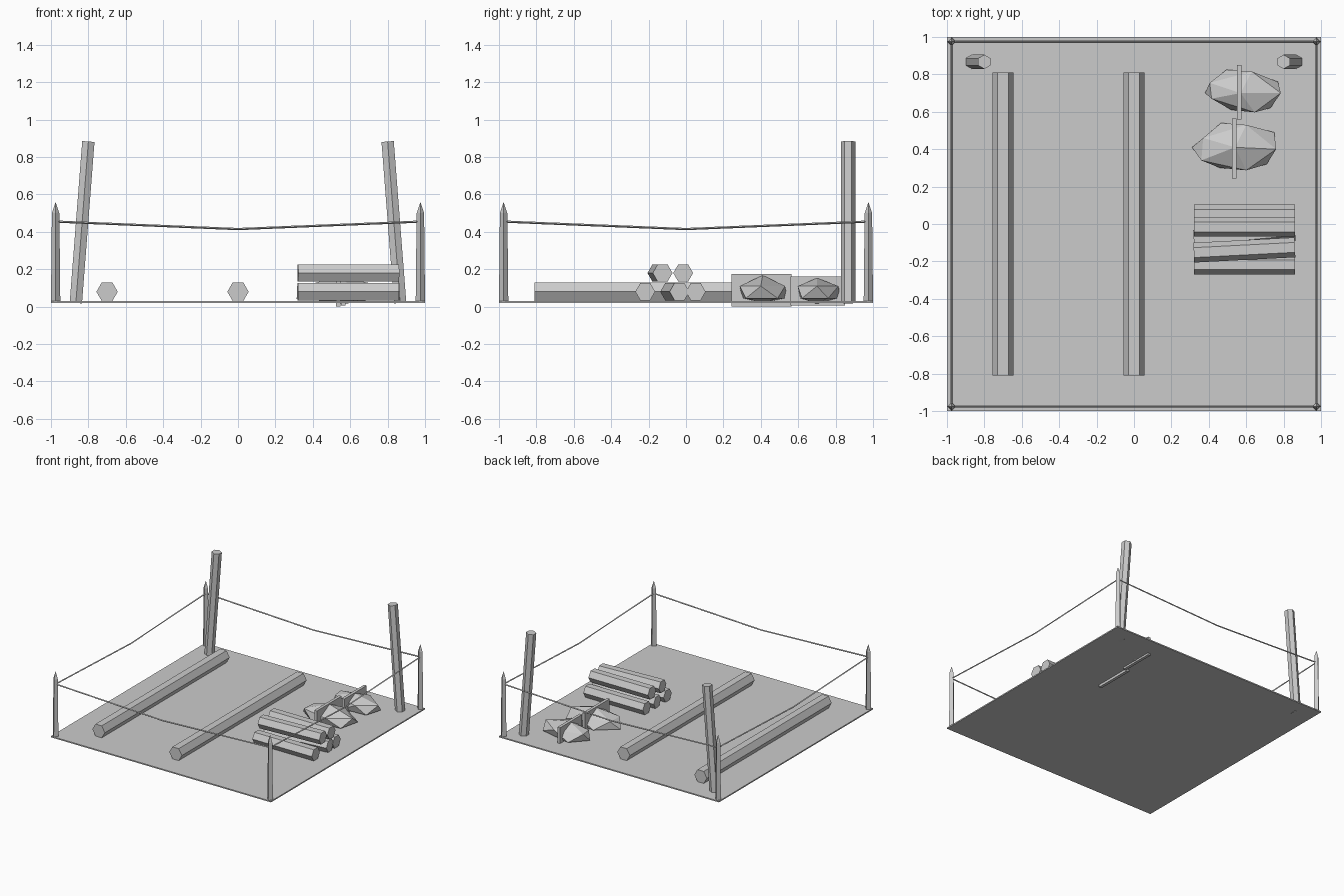
import bpy, bmesh, math
from mathutils import Vector

if "Cube" in bpy.data.objects:
    bpy.data.objects.remove(bpy.data.objects["Cube"])


def finish(name, bm):
    bmesh.ops.recalc_face_normals(bm, faces=bm.faces)
    mesh = bpy.data.meshes.new(name)
    bm.to_mesh(mesh)
    bm.free()
    ob = bpy.data.objects.new(name, mesh)
    bpy.context.collection.objects.link(ob)
    return ob


def loft(name, points, radii, sides, corner_dir):
    """Prism along points; one corner of the section faces corner_dir."""
    points = [Vector(p) for p in points]
    axis = (points[-1] - points[0]).normalized()
    u = Vector(corner_dir)
    u = (u - axis * u.dot(axis)).normalized()
    v = axis.cross(u)
    bm = bmesh.new()
    rings = []
    for p, r in zip(points, radii):
        ring = []
        for i in range(sides):
            a = 2 * math.pi * i / sides
            ring.append(bm.verts.new(p + r * (math.cos(a) * u + math.sin(a) * v)))
        rings.append(ring)
    for a, b in zip(rings, rings[1:]):
        for i in range(sides):
            j = (i + 1) % sides
            bm.faces.new((a[i], a[j], b[j], b[i]))
    bm.faces.new(rings[0])
    bm.faces.new(rings[-1])
    return finish(name, bm)


def box(name, lo, hi):
    bm = bmesh.new()
    bmesh.ops.create_cube(bm, size=1)
    for vert in bm.verts:
        vert.co = [l + (c + 0.5) * (h - l) for c, l, h in zip(vert.co, lo, hi)]
    return finish(name, bm)


def sack(name, outline, apex, low):
    """Lumpy icosahedron whose ten side corners follow a plan outline."""
    bm = bmesh.new()
    bmesh.ops.create_icosphere(bm, subdivisions=1, radius=1)
    for vert in bm.verts:
        x, y, z = vert.co
        if abs(z) > 0.9:
            vert.co = (apex[0], apex[1], apex[2] if z > 0 else low)
        else:
            i = round((180 - math.degrees(math.atan2(y, x))) / 36) % 10
            vert.co = (*outline[i], 0.11 if z > 0 else 0.045)
    return finish(name, bm)


# ground plate
box("ground_plate", (-1, -1, 0.02), (1, 1, 0.03))

# pointed corner stakes and sagging ropes
c = 0.975
corners = [(-c, -c), (c, -c), (c, c), (-c, c)]
for i, (x, y) in enumerate(corners):
    loft("corner_stake", [(x, y, 0.025), (x, y, 0.5), (x, y, 0.557)],
         [0.025, 0.02, 0.001], 4, (1, 0, 0))
    x2, y2 = corners[(i + 1) % 4]
    loft("rope", [(x, y, 0.455), ((x + x2) / 2, (y + y2) / 2, 0.415), (x2, y2, 0.455)],
         [0.006] * 3, 4, (0, 0, 1))

# leaning posts at the back
for s in (-1, 1):
    loft("leaning_post", [(s * 0.867, 0.867, 0.02), (s * 0.8, 0.867, 0.883)],
         [0.038] * 2, 6, (0, 1, 0))

# long foundation logs
for x in (-0.7, 0):
    loft("long_log", [(x, -0.81, 0.08), (x, 0.81, 0.08)], [0.057] * 2, 6, (1, 0, 0))

# stack of short logs: y at left end, y at right end, height
for y0, y1, z in [(-0.218, -0.218, 0.08), (-0.085, -0.035, 0.08), (0.052, 0.052, 0.08),
                  (-0.153, -0.125, 0.18), (-0.015, -0.015, 0.18)]:
    loft("stacked_log", [(0.32, y0, z), (0.86, y1, z)], [0.053] * 2, 6, (0, 1, 0))

# sacks with flat ties
sack("back_sack", [(0.38, 0.70), (0.405, 0.755), (0.495, 0.825), (0.63, 0.815),
                   (0.77, 0.76), (0.785, 0.70), (0.73, 0.62), (0.645, 0.597),
                   (0.52, 0.61), (0.415, 0.67)], (0.57, 0.70, 0.153), 0.015)
sack("front_sack", [(0.31, 0.41), (0.37, 0.46), (0.465, 0.54), (0.60, 0.53),
                    (0.75, 0.49), (0.76, 0.40), (0.71, 0.32), (0.60, 0.287),
                    (0.46, 0.30), (0.36, 0.34)], (0.54, 0.41, 0.168), 0.02)
box("back_sack_tie", (0.551, 0.56, 0.005), (0.575, 0.85, 0.16))
box("front_sack_tie", (0.523, 0.243, 0.0), (0.547, 0.563, 0.175))
